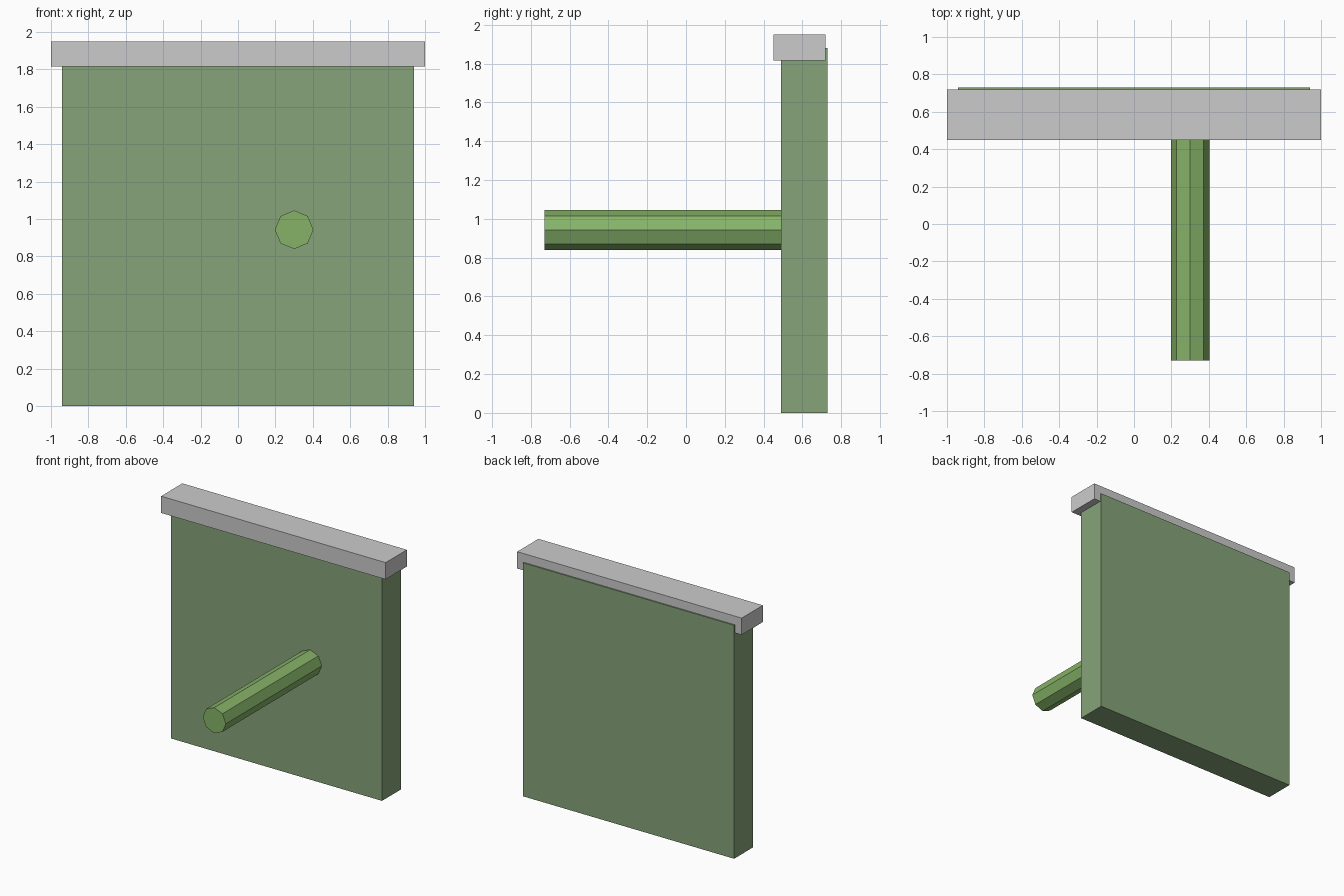
import bpy
from math import pi

if "Cube" in bpy.data.objects:
    bpy.data.objects.remove(bpy.data.objects["Cube"])


def material(name, rgb):
    mat = bpy.data.materials.new(name)
    mat.diffuse_color = (*rgb, 1)
    mat.use_nodes = True
    mat.node_tree.nodes["Principled BSDF"].inputs["Base Color"].default_value = mat.diffuse_color
    return mat


def box(name, low, high, mat=None):
    """Box spanning two opposite corners."""
    centre = [(a + b) / 2 for a, b in zip(low, high)]
    bpy.ops.mesh.primitive_cube_add(size=1, location=centre)
    ob = bpy.context.object
    ob.name = name
    ob.scale = [b - a for a, b in zip(low, high)]
    bpy.ops.object.transform_apply(location=False, rotation=False, scale=True)
    if mat:
        ob.data.materials.append(mat)
    return ob


wall_green = material("wall_green", (0.24, 0.37, 0.19))
pole_green = material("pole_green", (0.24, 0.45, 0.14))

# Upright wall slab and the grey cap overlapping its top
box("wall", (-0.94, 0.49, 0), (0.94, 0.73, 1.88), wall_green)
box("cap", (-1, 0.45, 1.815), (1, 0.72, 1.95))

# Eight-sided pole sticking out of the front face, corners on the axes
front, back = -0.73, 0.50
bpy.ops.mesh.primitive_cylinder_add(
    vertices=8, radius=0.103, depth=back - front,
    location=(0.30, (front + back) / 2, 0.943), rotation=(pi / 2, 0, 0))
pole = bpy.context.object
pole.name = "pole"
pole.data.materials.append(pole_green)
